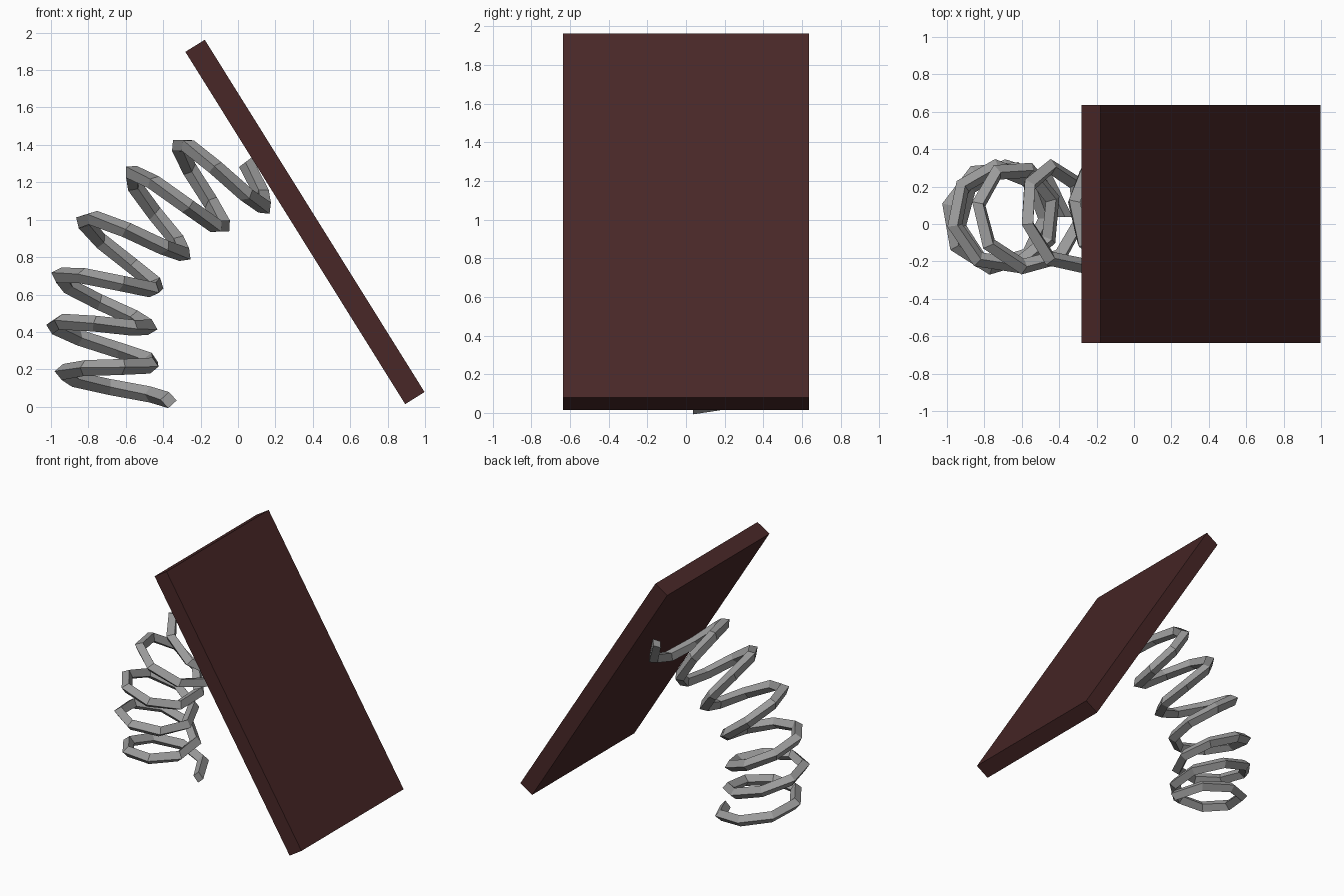
import bpy, bmesh, math
from mathutils import Vector

old = bpy.data.objects.get("Cube")
if old:
    bpy.data.objects.remove(old, do_unlink=True)


def material(name, color):
    m = bpy.data.materials.new(name)
    m.use_nodes = True
    m.diffuse_color = color
    m.node_tree.nodes["Principled BSDF"].inputs["Base Color"].default_value = color
    return m


def finish(name, bm, mat):
    bmesh.ops.recalc_face_normals(bm, faces=bm.faces)
    mesh = bpy.data.meshes.new(name)
    bm.to_mesh(mesh)
    bm.free()
    mesh.materials.append(mat)
    obj = bpy.data.objects.new(name, mesh)
    bpy.context.collection.objects.link(obj)
    return obj


wood = material("dark red brown", (0.065, 0.02, 0.02, 1))
steel = material("steel grey", (0.33, 0.33, 0.33, 1))

# Leaning board: a thin box tilted about the y axis
bm = bmesh.new()
bmesh.ops.create_cube(bm, size=1)
board = finish("board", bm, wood)
board.scale = (0.122, 1.27, 2.22)
board.location = (0.358, 0, 0.988)
board.rotation_euler.y = -math.atan2(1.175, 1.883)

# Spring axis: x, z and tilt in degrees, at half-turn offsets
AXIS = [(-0.60, -0.06, 0), (-0.675, 0.155, 5), (-0.73, 0.385, 12), (-0.71, 0.61, 19),
        (-0.60, 0.87, 31), (-0.38, 1.07, 43), (-0.14, 1.21, 49), (0.10, 1.34, 54)]
AXIS = [Vector(p) for p in AXIS]


def axis_at(turn):
    """Smooth interpolation through the axis points."""
    s = turn + 0.5
    i = min(int(s), len(AXIS) - 2)
    u = s - i
    a, b = AXIS[i], AXIS[i + 1]
    before = AXIS[i - 1] if i else 2 * a - b
    after = AXIS[i + 2] if i + 2 < len(AXIS) else 2 * b - a
    m0, m1 = (b - before) / 2, (after - a) / 2
    return (a * (2*u**3 - 3*u**2 + 1) + m0 * (u**3 - 2*u**2 + u)
            + b * (3*u**2 - 2*u**3) + m1 * (u**3 - u**2))


# Coil spring: a diamond section swept along the bent helix
RADIUS, HALF, TURNS, STEPS = 0.268, 0.043, 6.25, 47
bm = bmesh.new()
rings = []
for k in range(STEPS + 1):
    turn = TURNS * k / STEPS
    x, z, tilt = axis_at(turn)
    tilt = math.radians(tilt)
    ang = math.tau * turn
    across = Vector((math.cos(tilt), 0, -math.sin(tilt)))
    along = Vector((math.sin(tilt), 0, math.cos(tilt)))
    radial = across * math.cos(ang) + Vector((0, 1, 0)) * math.sin(ang)
    centre = Vector((x, 0.037, z)) + radial * RADIUS
    offsets = (radial, along, -radial, -along)
    rings.append([bm.verts.new(centre + o * HALF) for o in offsets])
for a, b in zip(rings, rings[1:]):
    for j in range(4):
        n = (j + 1) % 4
        bm.faces.new((a[j], a[n], b[n], b[j]))
bm.faces.new(rings[0])
bm.faces.new(rings[-1])
finish("coil_spring", bm, steel)
